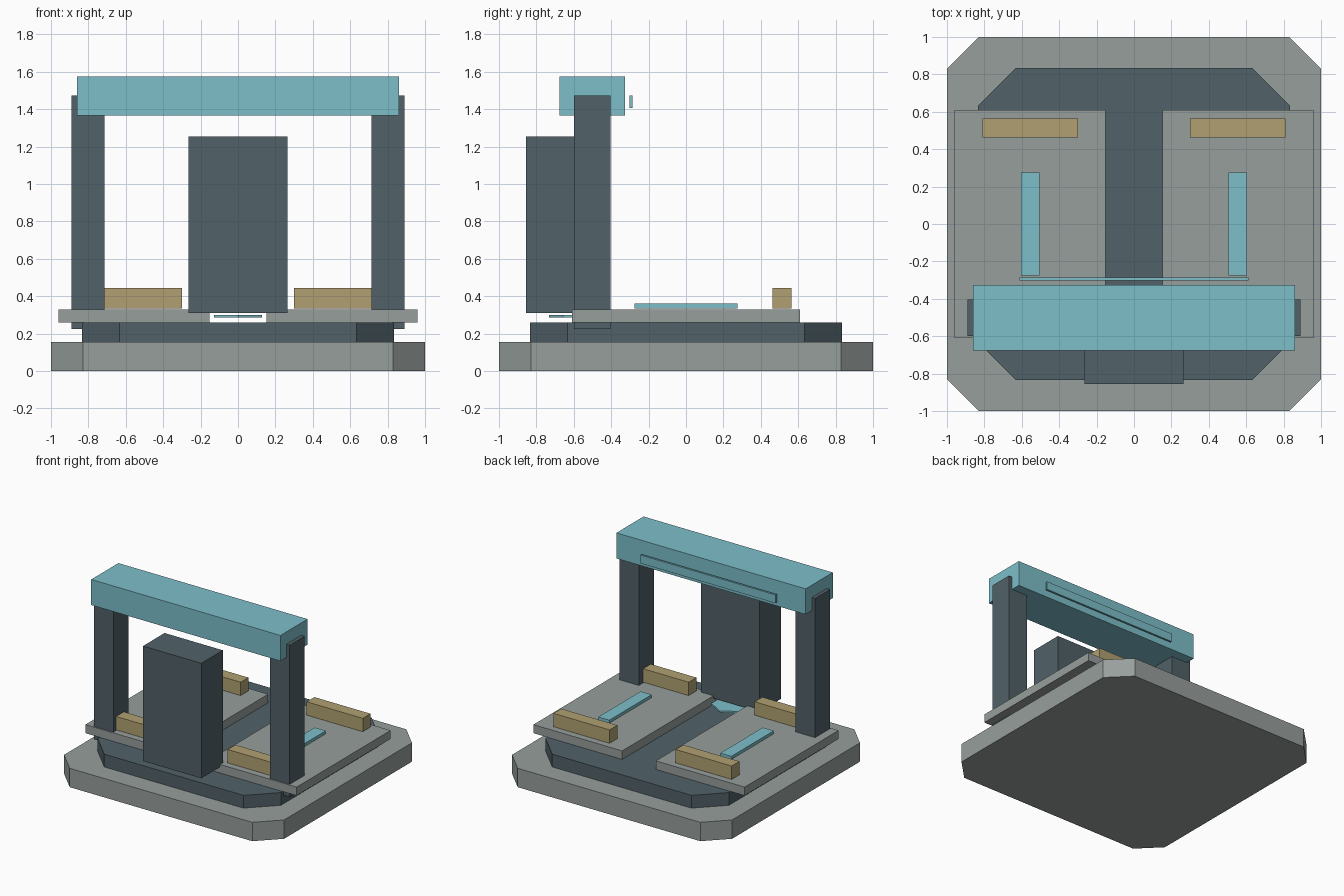
import bpy
import bmesh
from math import pi, sin, cos

cube = bpy.data.objects.get("Cube")
if cube:
    bpy.data.objects.remove(cube, do_unlink=True)


def material(name, rgb):
    """Flat material from 0-255 display values, stored as linear."""
    linear = [((c / 255 + 0.055) / 1.055) ** 2.4 for c in rgb]
    mat = bpy.data.materials.new(name)
    mat.use_nodes = True
    mat.diffuse_color = (*linear, 1)
    mat.node_tree.nodes["Principled BSDF"].inputs["Base Color"].default_value = (*linear, 1)
    return mat


grey = material("stone grey", (151, 159, 156))
slate = material("dark slate", (81, 97, 104))
cyan = material("pale cyan", (125, 191, 202))
gold = material("dull gold", (177, 160, 113))


def prism(name, outline, z0, z1, mat):
    """Extrude a flat outline from z0 up to z1."""
    bm = bmesh.new()
    face = bm.faces.new([bm.verts.new((x, y, z0)) for x, y in outline])
    top = bmesh.ops.extrude_face_region(bm, geom=[face])["geom"]
    verts = [v for v in top if isinstance(v, bmesh.types.BMVert)]
    bmesh.ops.translate(bm, vec=(0, 0, z1 - z0), verts=verts)
    bmesh.ops.recalc_face_normals(bm, faces=bm.faces)
    mesh = bpy.data.meshes.new(name)
    bm.to_mesh(mesh)
    bm.free()
    mesh.materials.append(mat)
    obj = bpy.data.objects.new(name, mesh)
    bpy.context.collection.objects.link(obj)
    return obj


def box(name, x, y, z, mat):
    outline = [(x[0], y[0]), (x[1], y[0]), (x[1], y[1]), (x[0], y[1])]
    return prism(name, outline, z[0], z[1], mat)


def pair(name, x, y, z, mat):
    """A box on the left (+x) and its mirror on the right."""
    box("left_" + name, x, y, z, mat)
    box("right_" + name, (-x[1], -x[0]), y, z, mat)


def cut_square(half, cut):
    """Square outline with chamfered corners."""
    a = half - cut
    return [(-a, -half), (a, -half), (half, -a), (half, a),
            (a, half), (-a, half), (-half, a), (-half, -a)]


# Stepped base
prism("base_slab", cut_square(1.0, 0.17), 0, 0.155, grey)
prism("upper_plinth", cut_square(0.833, 0.2), 0.155, 0.26, slate)

# Deck plates with strips and end bars
pair("deck_plate", (0.153, 0.96), (-0.61, 0.61), (0.26, 0.33), grey)
pair("deck_strip", (0.505, 0.605), (-0.275, 0.275), (0.335, 0.36), cyan)
pair("back_bar", (0.3, 0.81), (0.463, 0.563), (0.335, 0.445), gold)
pair("front_bar", (0.3, 0.81), (-0.563, -0.463), (0.335, 0.445), gold)

# Gantry
pair("gantry_post", (0.713, 0.89), (-0.6, -0.405), (0.225, 1.473), slate)
box("gantry_beam", (-0.86, 0.86), (-0.677, -0.325), (1.365, 1.575), cyan)
box("beam_rail", (-0.613, 0.613), (-0.303, -0.287), (1.405, 1.473), cyan)

# Tower above a thin hexagonal pad
box("tower", (-0.265, 0.265), (-0.855, -0.575), (0.31, 1.255), slate)
hexagon = [(0.147 * sin(i * pi / 3), -0.585 + 0.147 * cos(i * pi / 3)) for i in range(6)]
prism("hexagon_pad", hexagon, 0.285, 0.3, cyan)
